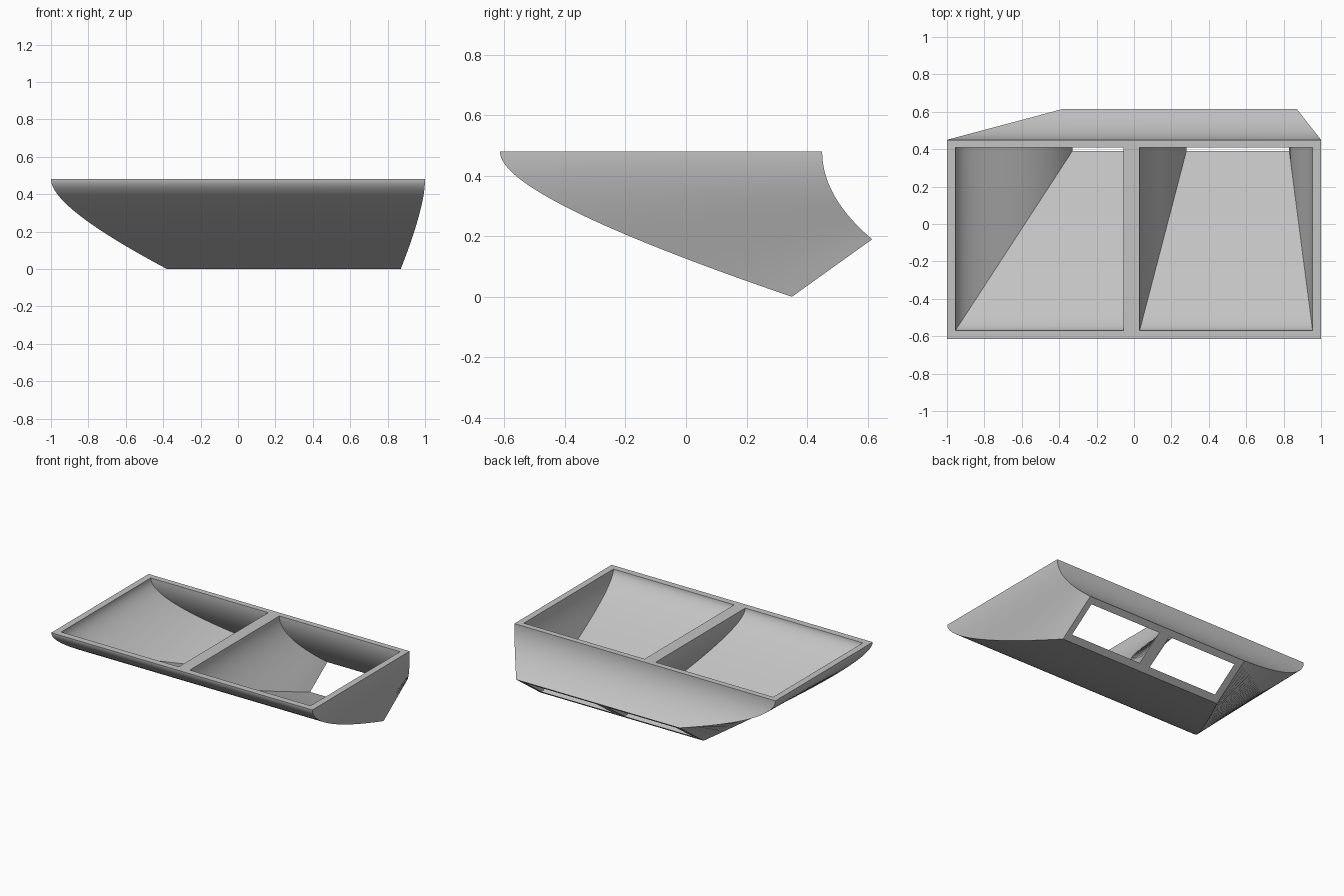
import bpy, bmesh
from mathutils import Vector

cube = bpy.data.objects.get("Cube")
if cube:
    bpy.data.objects.remove(cube, do_unlink=True)

STEPS = 32
TOP_Z, BEND_Z = 0.48, 0.33
# Outlet plane: lower lip and upper lip in (y, z)
LIP_LOW, LIP_HIGH = Vector((0.35, 0.0)), Vector((0.615, 0.19))


def corner_path(x0, y0, x1, along):
    """Curve that leaves the rim straight down and bends back to the outlet."""
    lip = LIP_LOW.lerp(LIP_HIGH, along)
    a, b = Vector((x0, y0, TOP_Z)), Vector((x0, y0, BEND_Z))
    c = Vector((x1, lip.x, lip.y))
    return [a * (1 - t) ** 2 + b * 2 * t * (1 - t) + c * t * t
            for t in (i / STEPS for i in range(STEPS + 1))]


def duct(bm, top_x, top_y, end_x, end_along, inward):
    """Loft four walls; return the top and bottom corner vertices."""
    order = [(0, 0), (1, 0), (1, 1), (0, 1)]
    paths = [[bm.verts.new(p) for p in
              corner_path(top_x[i], top_y[j], end_x[i], end_along[j])]
             for i, j in order]
    for k in range(4):
        p, q = paths[k], paths[(k + 1) % 4]
        for s in range(STEPS):
            quad = [p[s], p[s + 1], q[s + 1], q[s]]
            bm.faces.new(quad[::-1] if inward else quad)
    return [p[0] for p in paths], [p[-1] for p in paths]


bm = bmesh.new()
shell = duct(bm, (-1, 1), (-0.615, 0.45), (-0.38, 0.87), (0, 1), False)
right_bay = duct(bm, (-0.955, -0.055), (-0.57, 0.41), (-0.33, 0.2), (0.15, 0.86), True)
left_bay = duct(bm, (0.03, 0.955), (-0.57, 0.41), (0.28, 0.83), (0.15, 0.86), True)

# Flat rims with the divider between the two bays
for end in (0, 1):
    o, a, b = shell[end], right_bay[end], left_bay[end]
    rims = [
        [o[0], o[1], b[1], b[0], a[1], a[0]],
        [o[2], o[3], a[3], a[2], b[3], b[2]],
        [o[3], o[0], a[0], a[3]],
        [o[1], o[2], b[2], b[1]],
        [a[1], b[0], b[3], a[2]],
    ]
    for rim in rims:
        bm.faces.new(rim if end == 0 else rim[::-1])

mesh = bpy.data.meshes.new("twin_duct")
bm.to_mesh(mesh)
bm.free()
body = bpy.data.objects.new("twin_duct", mesh)
bpy.context.collection.objects.link(body)

# Material
GREY = (0.55, 0.55, 0.55, 1)
mat = bpy.data.materials.new("light_grey")
mat.use_nodes = True
mat.diffuse_color = GREY
mat.node_tree.nodes["Principled BSDF"].inputs["Base Color"].default_value = GREY
mesh.materials.append(mat)

# Smooth curved walls, crisp corners
bpy.ops.object.select_all(action='DESELECT')
body.select_set(True)
bpy.context.view_layer.objects.active = body
bpy.ops.object.shade_smooth_by_angle(angle=0.5)
